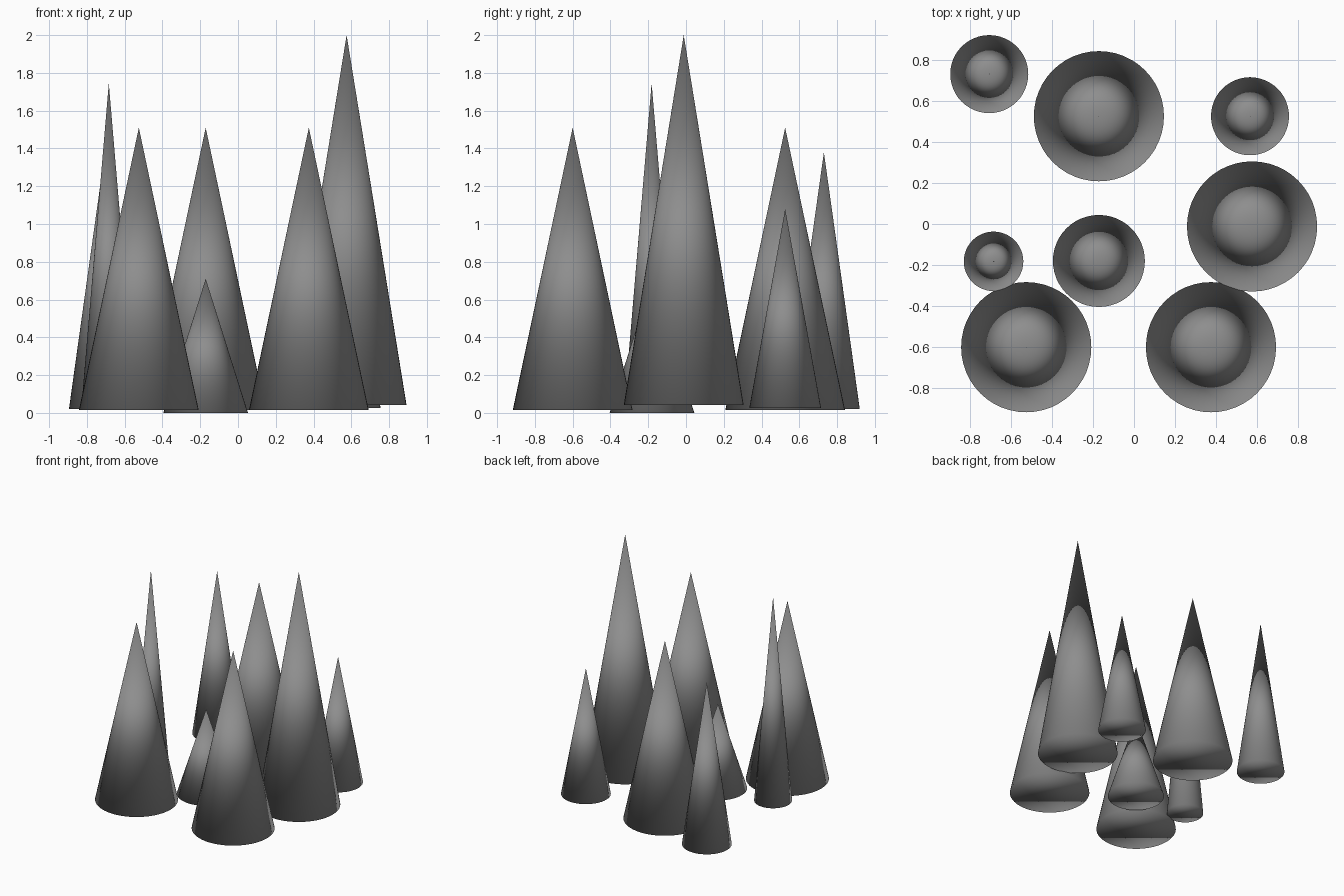
import bpy

if "Cube" in bpy.data.objects:
    bpy.data.objects.remove(bpy.data.objects["Cube"])

# Dark grey finish shared by all cones
dark_grey = bpy.data.materials.new("dark_grey")
dark_grey.diffuse_color = (0.27, 0.27, 0.27, 1)
dark_grey.use_nodes = True
dark_grey.node_tree.nodes["Principled BSDF"].inputs["Base Color"].default_value = dark_grey.diffuse_color


def cone_tree(name, x, y, radius, base, tip):
    """One solid, smooth-shaded cone standing between heights base and tip."""
    bpy.ops.mesh.primitive_cone_add(
        vertices=48, radius1=radius, radius2=0, depth=tip - base,
        location=(x, y, (base + tip) / 2))
    obj = bpy.context.object
    obj.name = name
    obj.data.materials.append(dark_grey)
    bpy.ops.object.shade_smooth()


# Wide cones: x, y, base height, tip height
WIDE = [
    (-0.525, -0.60, 0.015, 1.51),
    (0.375, -0.60, 0.015, 1.51),
    (-0.171, 0.525, 0.015, 1.51),
    (0.575, -0.012, 0.043, 2.0),
]
for i, (x, y, base, tip) in enumerate(WIDE, 1):
    cone_tree(f"wide_cone_{i}", x, y, 0.317, base, tip)

# Slim cones at the back corners
cone_tree("slim_cone_left", -0.705, 0.73, 0.19, 0.02, 1.38)
cone_tree("slim_cone_right", 0.565, 0.525, 0.19, 0.025, 1.08)

# Tall needle-like cone on the left
cone_tree("needle_cone", -0.684, -0.182, 0.145, 0.033, 1.745)

# Short squat cone in the middle
cone_tree("short_cone", -0.171, -0.18, 0.224, 0.0, 0.71)
